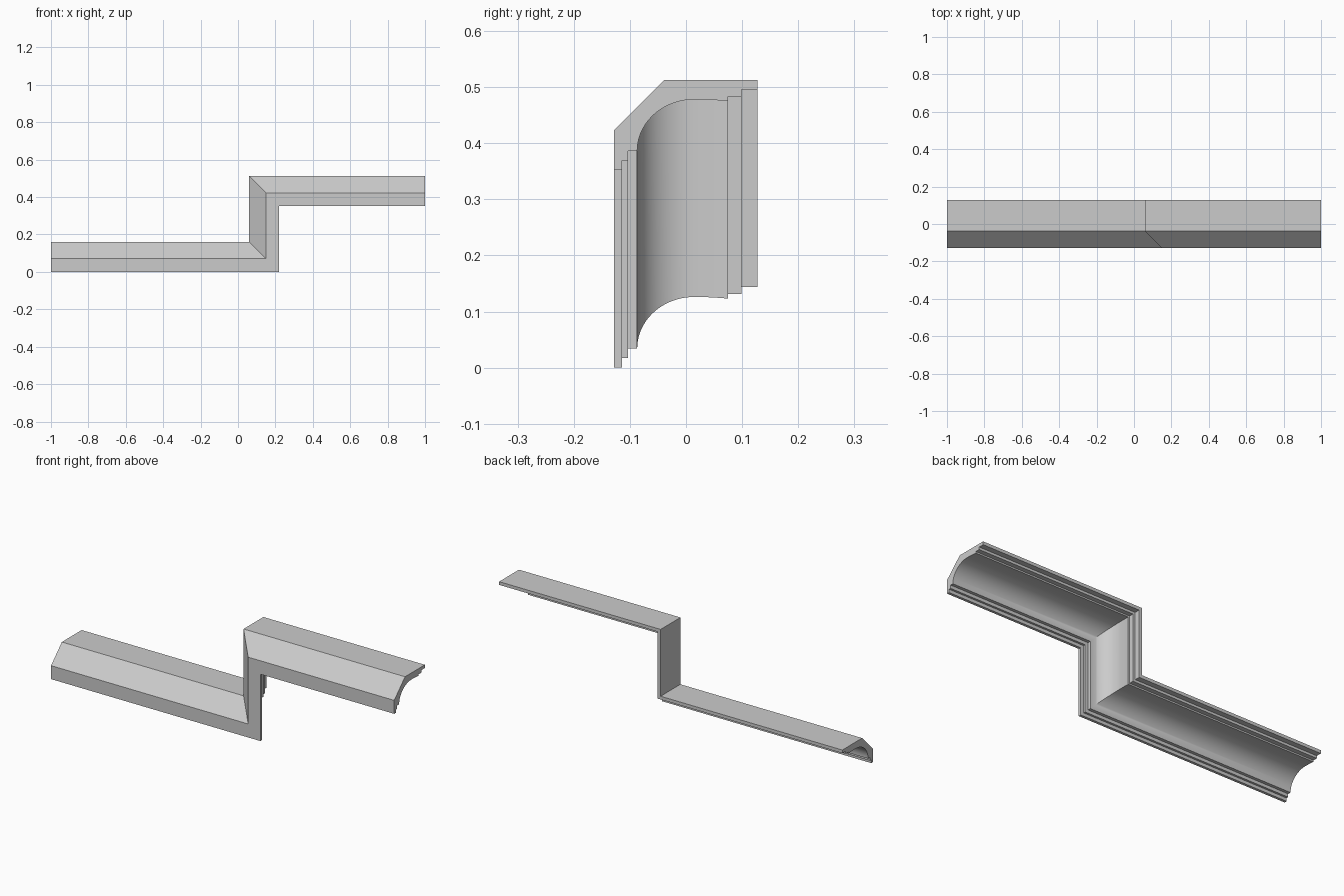
import bpy, bmesh, math

if "Cube" in bpy.data.objects:
    bpy.data.objects.remove(bpy.data.objects["Cube"])

RISE = 0.352      # height of the step
STEP_X = 0.22     # x of the step's outer lower corner
COVE_N = 20

# Cross-section as (y, d), d measured from the exposed edge toward the backing
profile = [(-0.114, 0.0), (-0.128, 0.0), (-0.128, 0.071), (-0.038, 0.161),
           (0.127, 0.161), (0.127, 0.144), (0.099, 0.144), (0.099, 0.131),
           (0.075, 0.131), (0.075, 0.123)]
# Cove: shallow tail followed by a quarter ellipse
for i in range(1, 5):
    t = 1 - i / 5
    profile.append((0.015 + 0.06 * t, 0.126 - 0.003 * t * t))
for i in range(COVE_N + 1):
    a = math.pi / 2 * (1 + i / COVE_N)
    profile.append((0.015 + 0.102 * math.cos(a), 0.034 + 0.092 * math.sin(a)))
# Small front steps
profile += [(-0.103, 0.034), (-0.103, 0.017), (-0.114, 0.017)]

# Mitred stations along the stepped path
stations = [lambda y, d: (-1, y, d),
            lambda y, d: (STEP_X - d, y, d),
            lambda y, d: (STEP_X - d, y, RISE + d),
            lambda y, d: (1, y, RISE + d)]

bm = bmesh.new()
rings = [[bm.verts.new(s(y, d)) for y, d in profile] for s in stations]
n = len(profile)
for r0, r1 in zip(rings, rings[1:]):
    for i in range(n):
        j = (i + 1) % n
        bm.faces.new((r0[i], r0[j], r1[j], r1[i]))
# End caps
bm.faces.new(rings[0])
bm.faces.new(rings[-1][::-1])
bmesh.ops.recalc_face_normals(bm, faces=bm.faces)

mesh = bpy.data.meshes.new("stepped_cornice_molding")
bm.to_mesh(mesh)
bm.free()
obj = bpy.data.objects.new("stepped_cornice_molding", mesh)
bpy.context.collection.objects.link(obj)
bpy.context.view_layer.objects.active = obj
obj.select_set(True)
bpy.ops.object.shade_smooth_by_angle(angle=math.radians(30))
